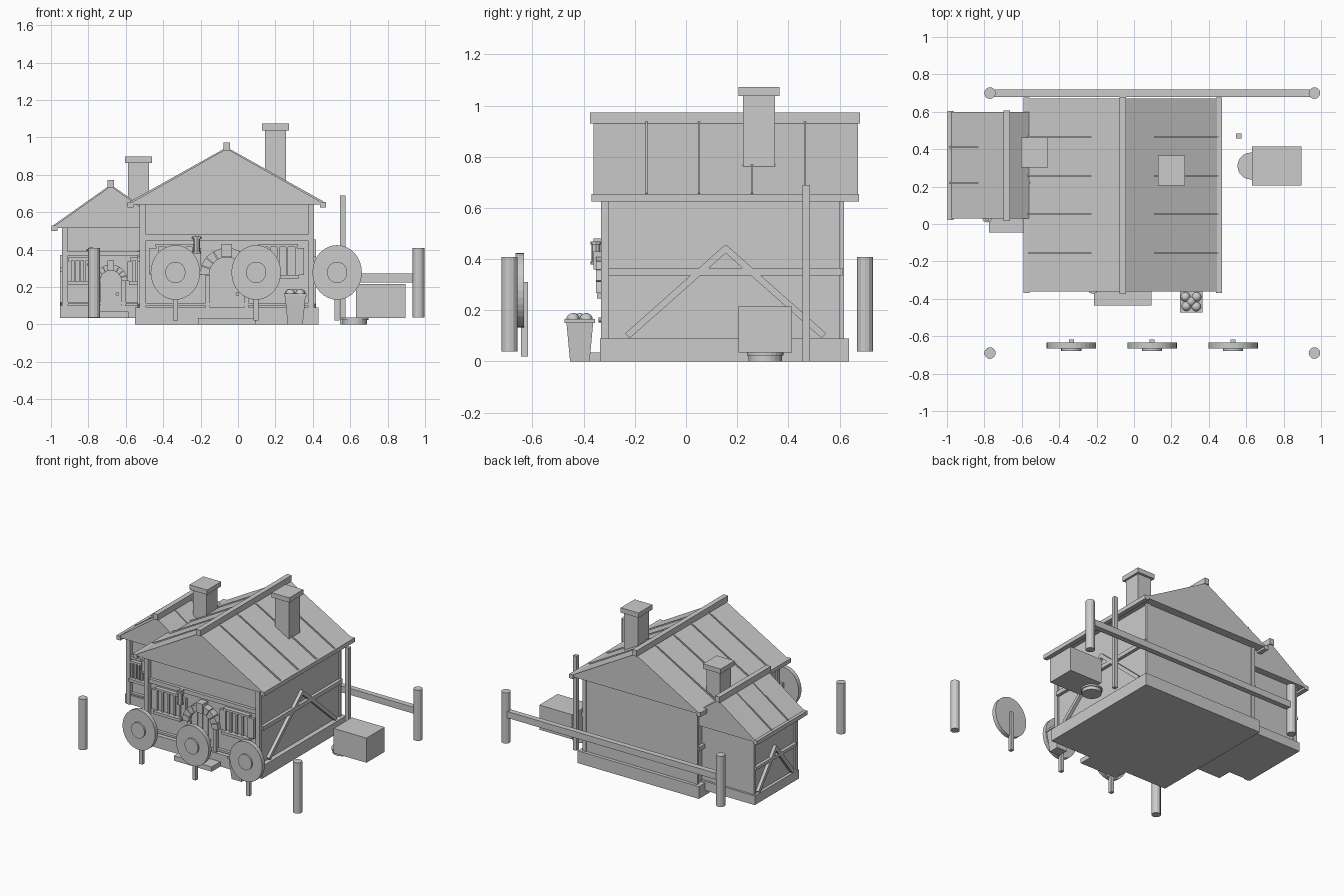
import bpy, bmesh
from math import sin, cos, pi, atan2, hypot
from mathutils import Matrix, Vector

cube = bpy.data.objects.get("Cube")
if cube:
    bpy.data.objects.remove(cube, do_unlink=True)

grey = bpy.data.materials.new("plain grey")
grey.use_nodes = True
grey.diffuse_color = (0.6, 0.6, 0.6, 1)
grey.node_tree.nodes["Principled BSDF"].inputs["Base Color"].default_value = (0.6, 0.6, 0.6, 1)


def finish(name, bm):
    bmesh.ops.recalc_face_normals(bm, faces=bm.faces)
    mesh = bpy.data.meshes.new(name)
    bm.to_mesh(mesh)
    bm.free()
    mesh.materials.append(grey)
    ob = bpy.data.objects.new(name, mesh)
    bpy.context.collection.objects.link(ob)
    return ob


def box(name, x0, x1, y0, y1, z0, z1, taper=1.0):
    """Box between limits; taper scales the bottom."""
    bm = bmesh.new()
    bmesh.ops.create_cube(bm, size=1)
    for v in bm.verts:
        s = taper if v.co.z < 0 else 1
        v.co = ((x0 + x1) / 2 + v.co.x * s * (x1 - x0),
                (y0 + y1) / 2 + v.co.y * s * (y1 - y0),
                (z0 + z1) / 2 + v.co.z * (z1 - z0))
    return finish(name, bm)


def prism(name, pts, y0, y1):
    """Extrude an x-z outline from y0 to y1."""
    bm = bmesh.new()
    face = bm.faces.new([bm.verts.new((x, y0, z)) for x, z in pts])
    ext = bmesh.ops.extrude_face_region(bm, geom=[face])
    bmesh.ops.translate(bm, vec=(0, y1 - y0, 0),
                        verts=[g for g in ext["geom"] if isinstance(g, bmesh.types.BMVert)])
    return finish(name, bm)


def beam(name, a, b, w, h):
    """Square bar running from a to b."""
    a, b = Vector(a), Vector(b)
    bm = bmesh.new()
    bmesh.ops.create_cube(bm, size=1)
    d = b - a
    rot = d.to_track_quat('Y', 'Z').to_matrix().to_4x4()
    bm.transform(Matrix.Translation((a + b) / 2) @ rot @ Matrix.Diagonal((w, d.length, h, 1)))
    return finish(name, bm)


def drum(name, c, rx, ry, depth, n=12, facing_front=False):
    """Cylinder, upright or with its flat face to the front."""
    bm = bmesh.new()
    bmesh.ops.create_cone(bm, cap_ends=True, segments=n, radius1=1, radius2=1, depth=depth)
    bm.transform(Matrix.Diagonal((rx, ry, 1, 1)))
    if facing_front:
        bm.transform(Matrix.Rotation(pi / 2, 4, 'X'))
    bm.transform(Matrix.Translation(c))
    return finish(name, bm)


def smooth(ob):
    for p in ob.data.polygons:
        p.use_smooth = True


def chimney(name, cx, cy, z0, z1):
    box(name + "_shaft", cx - .056, cx + .056, cy - .063, cy + .063, z0, z1 - .03)
    box(name + "_cap", cx - .072, cx + .072, cy - .08, cy + .08, z1 - .035, z1)


def lantern(name, cx, y, z):
    box(name + "_bracket", cx - .01, cx + .01, y - .04, y, z + .08, z + .095)
    drum(name + "_glass", (cx, y - .03, z + .04), .018, .018, .07, 8)
    drum(name + "_lid", (cx, y - .03, z + .078), .026, .022, .012, 8)
    drum(name + "_foot", (cx, y - .03, z), .022, .022, .012, 8)


def window(name, cx, y, z0, z1, w):
    """Barred window with sill, lintel and side shutters."""
    box(name + "_pane", cx - w, cx + w, y - .012, y, z0, z1)
    for i in range(5):
        x = cx - w + i * w / 2
        box(name + "_bar", x - .006, x + .006, y - .025, y, z0, z1)
    box(name + "_sill", cx - w - .015, cx + w + .015, y - .045, y, z0 - .02, z0)
    box(name + "_lintel", cx - w - .01, cx + w + .01, y - .03, y, z1, z1 + .015)
    for s in (-1, 1):
        x = cx + s * (w + w * .25)
        box(name + "_shutter", x - w * .2, x + w * .2, y - .02, y, z0, z1 - .005)


def doorway(name, cx, y, z0, spring, r_in, r_out):
    """Arched plank door with a ring of stones, keystone and step."""
    arc = [(cx + r_in * cos(pi * i / 12), spring + r_in * sin(pi * i / 12)) for i in range(13)]
    prism(name + "_door", [(cx + r_in, z0)] + arc + [(cx - r_in, z0)], y - .02, y)
    for k in (-1, 0, 1):
        x = cx + k * r_in * .45
        box(name + "_plank_joint", x - .003, x + .003, y - .024, y, z0, spring + r_in * .8)
    drum(name + "_knob", (cx + r_in * .6, y - .03, (z0 + spring) / 2 + .03), .01, .01, .02, 8, True)
    n = 9
    for i in range(n):
        a, b = pi * i / n + .015, pi * (i + 1) / n - .015
        prism(name + "_arch_stone", [(cx + r * cos(t), spring + r * sin(t))
              for r, t in ((r_in, a), (r_out, a), (r_out, b), (r_in, b))], y - .05, y)
    key = r_out - r_in
    box(name + "_keystone", cx - key * .55, cx + key * .55, y - .06, y, spring + r_in, spring + r_out + .02)
    for s in (-1, 1):
        x = cx + s * (r_in + .008)
        box(name + "_jamb", x - .012, x + .012, y - .03, y, z0, spring)


def house(name, cx, cy, hx, hy, z0, eave, peak, rx, ry, seams, k):
    """Timber house; k scales the heights of the wall details."""
    front, back = cy - hy, cy + hy
    step_z = z0 + .035
    box(name + "_walls", cx - hx, cx + hx, front, back, z0, eave)
    pl = .035 if k == 1 else .022
    box(name + "_plinth", cx - hx - pl, cx + hx + pl, front - pl, back + pl * .7, z0, z0 + .09 * k)
    # corner posts and front bands
    for s in (-1, 1):
        xp = cx + s * (hx - .005)
        box(name + "_front_post", xp - .017, xp + .017, front - .03, front, z0, eave)
        box(name + "_back_post", xp - .015, xp + .015, back - .015, back + .006, z0, eave)
    for z, h in ((.45, .03), (.1, .015)):
        box(name + "_front_band", cx - hx, cx + hx, front - .022, front, z0 + z * k, z0 + (z + h) * k)
    # side rails and braces
    for s in (-1, 1):
        xs = cx + s * (hx + .008)
        box(name + "_side_rail", xs - .015, xs + .015, front, back, z0 + .335 * k, z0 + .365 * k)
        for t in (-1, 1):
            beam(name + "_side_brace", (xs, cy - t * .005, z0 + .445 * k),
                 (xs, cy + t * hy * .84, z0 + .1 * k), .03, .026)
    # solid gabled roof with seams, ridge and eave beams
    prism(name + "_roof", [(cx - rx, eave), (cx + rx, eave), (cx, peak)], cy - ry, cy + ry)
    box(name + "_ridge", cx - .018, cx + .018, cy - ry - .013, cy + ry + .008, peak - .01, peak + .033)
    for s in (-1, 1):
        xe = cx + s * (rx - .015)
        box(name + "_eave_beam", xe - .016, xe + .016, cy - ry - .008, cy + ry + .004, eave - .015, eave + .015)
        for i in range(1, seams + 1):
            y = cy - ry + 2 * ry * i / (seams + 1)
            beam(name + "_roof_seam", (cx, y, peak), (xe, y, eave + .012), .008, .012)
    # doorway, step, windows and lantern
    rin, rout = (.095, .145) if k == 1 else (.058, .09)
    doorway(name, cx, front, z0, z0 + .265 * k, rin, rout)
    half = .153 if k == 1 else .095
    box(name + "_step", cx - half, cx + half, cy - ry - .075, front, z0, step_z)
    off, w = (.275, .095) if k == 1 else (.165, .052)
    for s in (-1, 1):
        window(name + "_window", cx + s * off, front, z0 + .265 * k, z0 + .415 * k, w)
    lantern(name + "_lantern", cx - rout - .015, front - .02, z0 + .385 * k)


house("main_house", -.06, .155, .455, .457, 0, .64, .94, .53, .517, 4, 1)
house("annex", -.68, .315, .25, .235, .035, .515, .74, .317, .285, 2, .74)
chimney("main_chimney", .2, .285, .76, 1.073)
chimney("annex_chimney", -.533, .383, .6, .897)

# yard posts and back rail
for x in (-.77, .965):
    for y in (-.69, .70):
        drum("yard_post", (x, y, .223), .031, .031, .37, 12)
box("back_rail", -.77, .965, .68, .72, .225, .272)
box("tall_pole", .546, .574, .456, .484, 0, .69)

# round targets on stakes
for x in (-.335, .097, .53):
    box("target_stake", x - .013, x + .013, -.645, -.618, .02, .31)
    drum("target_disc", (x, -.65, .278), .132, .146, .032, 32, True)
    drum("target_centre", (x, -.668, .278), .054, .057, .02, 24, True)

# crate resting on a low round tub
box("crate", .63, .895, .205, .415, .035, .215)
drum("tub_base", (.625, .31, .012), .065, .065, .024, 20)
drum("tub_rim", (.625, .31, .03), .072, .072, .014, 20)

# tapered basket of round fruit
box("basket", .25, .362, -.468, -.362, 0, .16, .72)
box("basket_rim", .245, .367, -.474, -.356, .15, .165)
for x, y in ((.275, -.39), (.335, -.39), (.28, -.44), (.333, -.442), (.305, -.415)):
    bm = bmesh.new()
    bmesh.ops.create_uvsphere(bm, u_segments=12, v_segments=8, radius=.026)
    bm.transform(Matrix.Translation((x, y, .163)))
    smooth(finish("fruit", bm))
